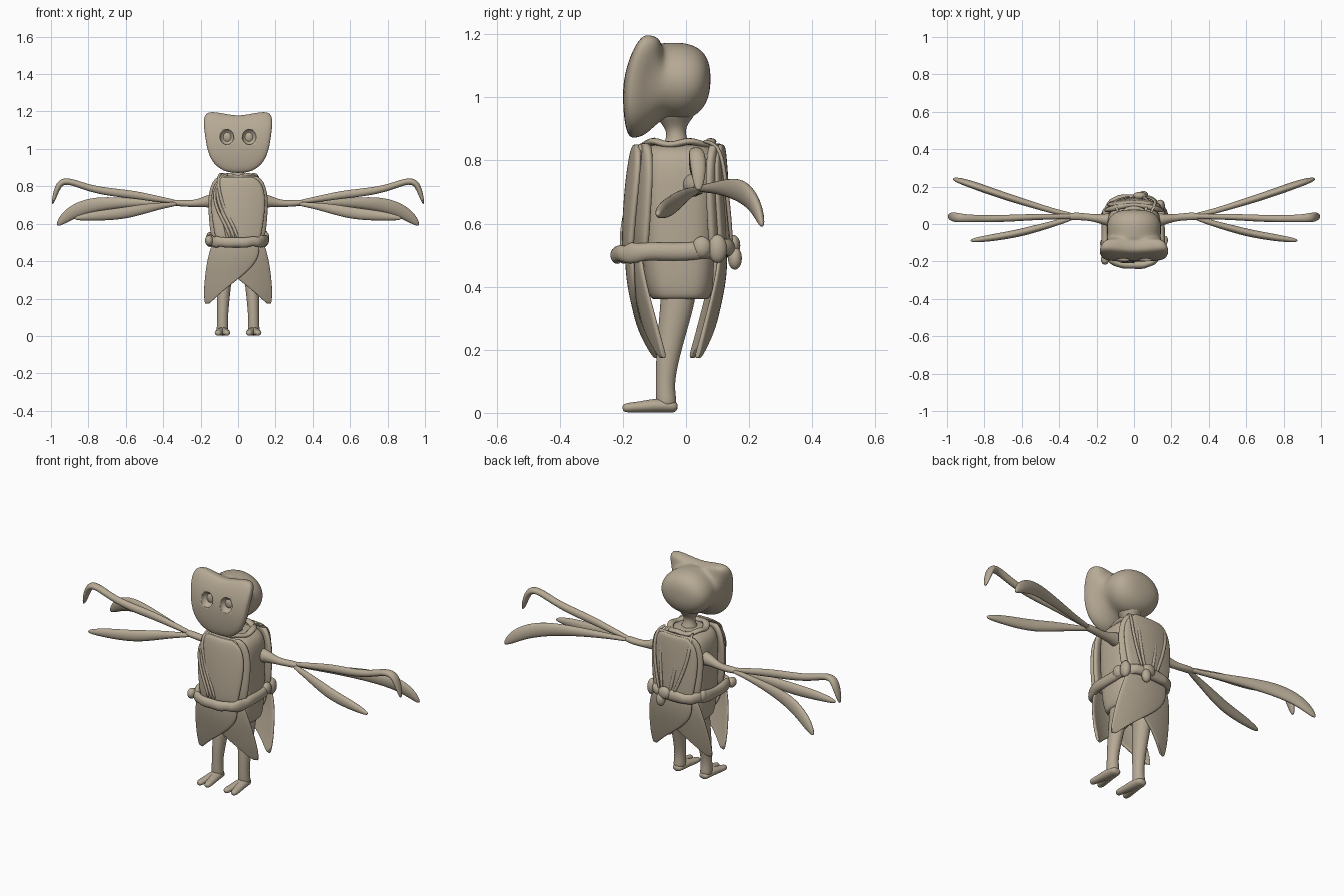
import bpy, bmesh, math, random
from mathutils import Vector

if "Cube" in bpy.data.objects:
    bpy.data.objects.remove(bpy.data.objects["Cube"])

random.seed(4)
clay = bpy.data.materials.new("clay_brown")
clay.diffuse_color = (.47, .40, .30, 1)
clay.use_nodes = True
clay.node_tree.nodes["Principled BSDF"].inputs["Base Color"].default_value = clay.diffuse_color


def finish(name, verts, faces, thick=0, levels=2):
    bm = bmesh.new()
    vs = [bm.verts.new(v) for v in verts]
    for f in faces:
        bm.faces.new([vs[i] for i in f])
    bmesh.ops.recalc_face_normals(bm, faces=bm.faces)
    me = bpy.data.meshes.new(name)
    bm.to_mesh(me)
    bm.free()
    for p in me.polygons:
        p.use_smooth = True
    ob = bpy.data.objects.new(name, me)
    me.materials.append(clay)
    bpy.context.collection.objects.link(ob)
    if thick:
        m = ob.modifiers.new("thickness", "SOLIDIFY")
        m.thickness, m.offset = thick, 0
    m = ob.modifiers.new("smooth", "SUBSURF")
    m.levels = m.render_levels = levels
    return ob


def loft(name, rings, closed=False, levels=2):
    n, k = len(rings[0]), len(rings)
    verts = [v for r in rings for v in r]
    faces = []
    for i in range(k if closed else k - 1):
        j = (i + 1) % k
        for a in range(n):
            b = (a + 1) % n
            faces.append((i * n + a, i * n + b, j * n + b, j * n + a))
    if not closed:
        faces += [tuple(range(n)), tuple((k - 1) * n + a for a in range(n))]
    return finish(name, verts, faces, 0, levels)


def tube(name, pts, radii, ref, sides=8, closed=False, levels=2):
    """Sweep ellipses (ra across, rb along ref) along a path."""
    P = [Vector(p) for p in pts]
    ref = Vector(ref)
    k = len(P)
    rings = []
    for i, p in enumerate(P):
        if closed:
            t = P[(i + 1) % k] - P[i - 1]
        else:
            t = P[min(i + 1, k - 1)] - P[max(i - 1, 0)]
        t.normalize()
        nrm = ref.cross(t).normalized()
        b = t.cross(nrm)
        ra, rb = radii[i]
        rings.append([p + nrm * (ra * 1.08 * math.cos(a)) + b * (rb * 1.08 * math.sin(a))
                      for a in [2 * math.pi * q / sides for q in range(sides)]])
    return loft(name, rings, closed, levels)


def sheet(name, rows, curl, thick=0.024, mx=1, dy=0, cols=9):
    """Curved cloth: rows of (z, x0, x1, y); edges curl by x squared."""
    verts, faces = [], []
    for z, x0, x1, y in rows:
        for c in range(cols):
            x = x0 + (x1 - x0) * c / (cols - 1)
            verts.append((x * mx, y + dy + curl * (x / 0.16) ** 2, z))
    for r in range(len(rows) - 1):
        for c in range(cols - 1):
            i = r * cols + c
            faces.append((i, i + 1, i + cols + 1, i + cols))
    return finish(name, verts, faces, thick)


def superellipse(rx, ry, cx, cy, z, n=24, e=0.65):
    out = []
    for i in range(n):
        a = 2 * math.pi * i / n
        c, s = math.cos(a), math.sin(a)
        out.append((cx + rx * math.copysign(abs(c) ** e, c),
                    cy + ry * math.copysign(abs(s) ** e, s), z))
    return out


def ball(name, loc, scale):
    bpy.ops.mesh.primitive_uv_sphere_add(segments=24, ring_count=14, radius=1, location=loc)
    ob = bpy.context.object
    ob.name, ob.scale = name, scale
    ob.data.materials.append(clay)
    bpy.ops.object.shade_smooth()
    return ob


# Head: mask outline flowing back into a round skull
half = [(0, 1.178), (.06, 1.186), (.125, 1.2), (.175, 1.197), (.188, 1.15), (.179, 1.08),
        (.168, 1.0), (.142, .93), (.09, .885), (.045, .872), (0, .87)]
outline = half + [(-x, z) for x, z in half[-2:0:-1]]


def mask_y(z):
    return -0.2 + (0.055 * ((z - 1.0) / 0.2) ** 2 if z > 1 else 0.008 * ((1 - z) / 0.12) ** 2)


head_rings = []
for dy, s in ((0, .15), (0, .5), (.003, .8), (.01, .97), (.025, 1.0), (.05, .97), (.075, .89)):
    head_rings.append([(x * s, mask_y(1.04 + (z - 1.04) * s) + dy, 1.045 + (z - 1.045) * s)
                       for x, z in outline])
for y, rx, rz, cz in ((-.075, .142, .121, 1.053), (-.04, .145, .124, 1.051), (0, .147, .124, 1.05),
                      (.04, .132, .106, 1.053), (.066, .098, .075, 1.056), (.078, .04, .03, 1.058)):
    head_rings.append([(rx * math.sin(math.pi * i / 10), y, cz + rz * math.cos(math.pi * i / 10))
                       for i in range(20)])
head = loft("head_mask", head_rings)
for s in (1, -1):
    # Eye sockets are cut, then filled with a deeper eyeball
    cut = ball("socket_cutter", (s * .06, -.195, 1.065), (.037, .035, .042))
    cut.hide_render = True
    m = head.modifiers.new("socket", "BOOLEAN")
    m.object, m.operation, m.solver = cut, "DIFFERENCE", "EXACT"
    bpy.context.view_layer.objects.active = head
    for name in [q.name for q in head.modifiers]:
        bpy.ops.object.modifier_apply(modifier=name)
    bpy.data.objects.remove(cut)
    ball("eyeball", (s * .057, -.16, 1.063), (.024, .014, .028))

# Neck
tube("neck", [(0, -.03, .82), (0, -.03, .86), (0, -.032, .895), (0, -.035, .925), (0, -.035, .97)],
     [(.06, .06), (.036, .036), (.028, .028), (.045, .05), (.085, .085)], (0, 1, 0))

# Tunic body
loft("tunic", [superellipse(rx, ry, 0, cy, z) for z, rx, ry, cy in (
    (.362, .105, .08, -.018), (.358, .128, .095, -.018), (.42, .138, .112, -.02), (.52, .142, .12, -.022),
    (.7, .147, .125, -.022), (.8, .143, .122, -.022), (.84, .115, .11, -.022), (.855, .06, .07, -.022))])

# Layered chest and back panels
under = [(.855, -.1, .1, 0), (.83, -.138, .138, -.008), (.75, -.163, .163, -.016),
         (.62, -.157, .157, -.022), (.5, -.142, .142, -.022)]
outer = [(.852, -.085, .075, 0), (.82, -.115, .132, -.012), (.72, -.11, .15, -.026),
         (.6, -.08, .135, -.034), (.49, -.06, .115, -.034)]
sheet("chest_under", under, .04, .028, dy=-.135)
sheet("chest_outer", outer, .035, .022, dy=-.158)
sheet("chest_outer_crossed", outer, .035, .022, mx=-1, dy=-.149)
back = [(z, a, b, -y * .5) for z, a, b, y in under]
back_outer = [(z, a, b, -y * .5) for z, a, b, y in outer]
sheet("back_under", back, -.04, .028, dy=.1)
sheet("back_outer", back_outer, -.03, .02, mx=-1, dy=.113)
sheet("back_outer_crossed", back_outer, -.03, .02, dy=.107)

# Pointed skirt flaps, crossed in front and behind
flap = [(.52, -.13, .11, -.185), (.45, -.155, .12, -.185), (.38, -.17, .09, -.175),
        (.31, -.178, .01, -.16), (.25, -.182, -.07, -.147), (.2, -.18, -.125, -.133), (.172, -.175, -.155, -.125)]
sheet("front_flap", flap, .033, .016)
sheet("front_flap_crossed", flap, .033, .016, mx=-1, dy=.018)
rear = [(z, a, b, -y - .062) for z, a, b, y in flap]
sheet("rear_flap", rear, -.025, .016, mx=-1)
sheet("rear_flap_crossed", rear, -.025, .016, dy=-.018)

# Collar of rumpled cloth
tube("collar", [(.09 * math.cos(a), -.02 + .1 * math.sin(a), .855 + .007 * math.sin(5 * a))
                for a in [math.tau * i / 24 for i in range(24)]],
     [(.02, .012)] * 24, (0, 0, 1), 6, True, 1)

# Twisted belt with knots
ring = superellipse(.15, .18, -.005, -.04, 0, 40, .6)
tube("belt", [(x, y, .513 + .06 * (y + .03) + random.uniform(-.005, .005)) for x, y, z in ring],
     [(.02 + random.uniform(-.004, .004), .03 + random.uniform(-.005, .005)) for _ in ring],
     (0, 0, 1), 8, True, 1)
for loc, sc in (((.145, .05, .525), (.022, .03, .034)), ((.14, .1, .52), (.025, .03, .045)),
                ((.03, .15, .53), (.036, .022, .034)), ((.05, .155, .49), (.025, .022, .036)),
                ((-.15, .06, .525), (.02, .03, .032)), ((-.155, -.19, .51), (.022, .028, .028)),
                ((-.02, -.213, .5), (.09, .018, .022))):
    ball("belt_knot", loc, sc)

# Ribbon straps over the chest and back
for i in range(3):
    o = .02 * i
    tube("chest_strap", [(-.05 - o, -.09, .872), (-.085 - o * .6, -.165, .845), (-.14 + o, -.163 - o * .4, .76),
                         (-.105 + o, -.187, .66), (-.06 + o, -.205, .58), (-.04 + o, -.205, .52)],
         [(.009, .006)] * 6, (0, 1, 0), 6)
for x in (-.1, -.04, .07, .11):
    tube("back_strap", [(x * .8, .05, .862), (x, .105, .85), (x * 1.05, .122, .77), (x * .8 + .01, .135, .65),
                        (x * .4 + .02, .145, .53)], [(.01, .007)] * 5, (0, 1, 0), 6)

for s in (1, -1):
    # Legs and two-toed feet
    tube("leg", [(s * .07, -.02, .44), (s * .073, -.025, .36), (s * .076, -.04, .28), (s * .08, -.058, .18),
                 (s * .083, -.066, .1), (s * .083, -.064, .05), (s * .083, -.06, .012)],
         [(.05, .06), (.047, .056), (.04, .048), (.033, .038), (.029, .03), (.031, .032), (.034, .034)], (0, 1, 0))
    for t in (-1, 1):
        tube("toe", [(s * .083, -.025, .016), (s * .083, -.05, .022), (s * (.083 + t * .008), -.1, .024),
                     (s * (.083 + t * .018), -.15, .018), (s * (.083 + t * .024), -.185, .017),
                     (s * (.083 + t * .024), -.202, .014)],
             [(.022, .015), (.031, .022), (.028, .023), (.022, .017), (.02, .016), (.011, .011)], (0, 0, 1))

    # Thin arm splitting into three long leaf-like blades
    tube("arm", [(s * x, y, z) for x, y, z in ((.11, .02, .722), (.16, .025, .722), (.23, .035, .706), (.3, .042, .71), (.36, .04, .714))],
         [(.045, .04), (.034, .03), (.017, .017), (.019, .022), (.015, .018)], (0, 1, 0))
    blades = {
        "upper_blade": ([(.31, .042, .714), (.42, .04, .73), (.55, .037, .755), (.68, .03, .768), (.8, .028, .79),
                         (.89, .03, .826), (.945, .034, .828), (.972, .04, .78), (.993, .04, .7)],
                        [.01, .016, .022, .022, .018, .018, .02, .016, .006],
                        [.014, .015, .017, .019, .019, .021, .025, .027, .012]),
        "rear_blade": ([(.31, .042, .71), (.42, .065, .712), (.55, .105, .714), (.67, .142, .712), (.78, .18, .702),
                        (.87, .212, .672), (.93, .232, .63), (.968, .242, .59)],
                       [.01, .014, .022, .032, .04, .038, .03, .008],
                       [.014, .014, .018, .02, .021, .02, .016, .008]),
        "front_blade": ([(.31, .042, .708), (.4, .01, .698), (.5, -.018, .68), (.6, -.045, .658), (.7, -.064, .647),
                         (.79, -.078, .64), (.88, -.09, .628)],
                        [.01, .016, .027, .032, .03, .024, .01],
                        [.014, .015, .019, .021, .02, .018, .01])}
    for name, (path, ra, rb) in blades.items():
        tube(name, [(s * x, y, z) for x, y, z in path], list(zip(ra, rb)), (0, 1, 0))
